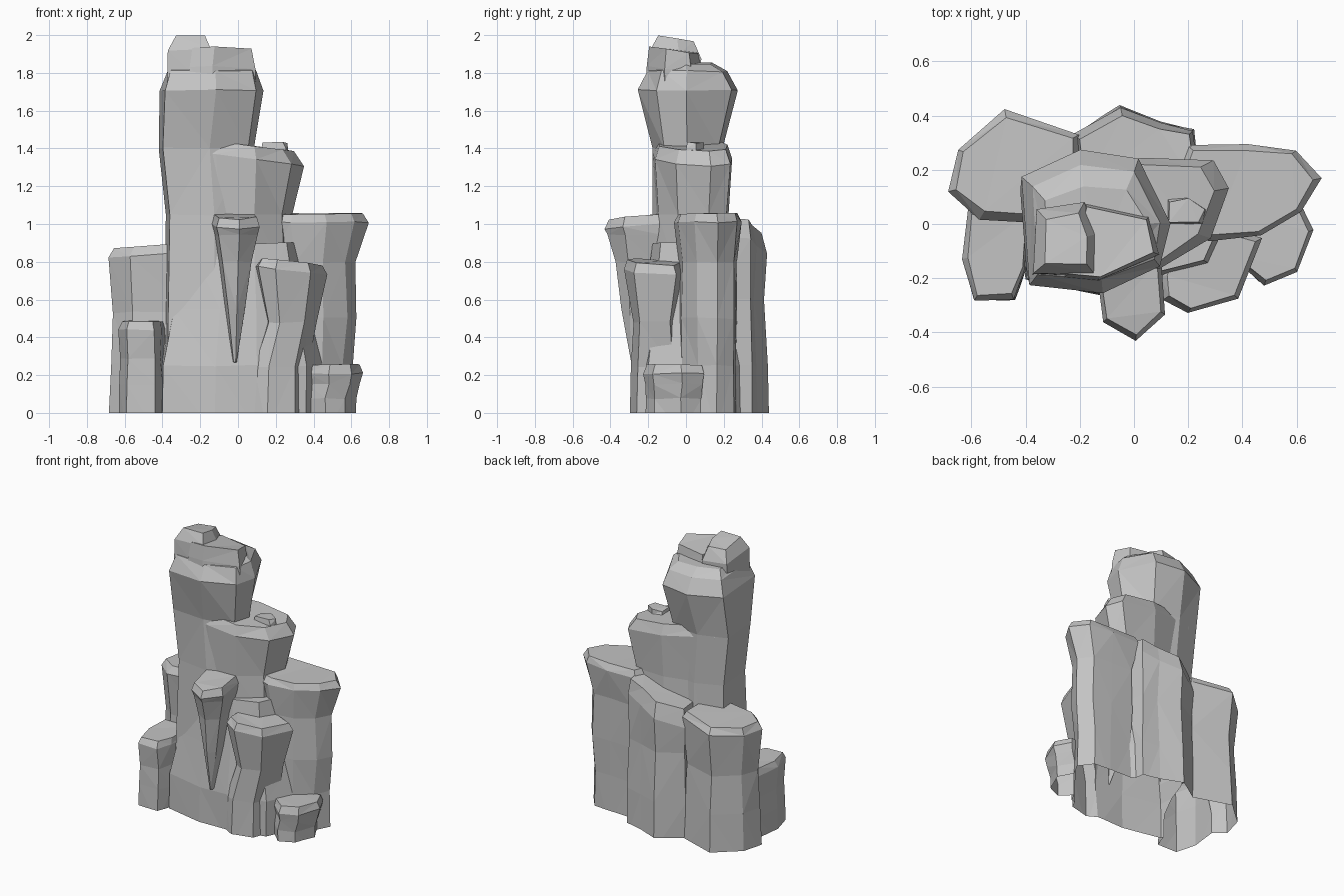
import bpy, bmesh, random
from mathutils import Vector

random.seed(4)
cube = bpy.data.objects.get("Cube")
if cube:
    bpy.data.objects.remove(cube, do_unlink=True)

stone = bpy.data.materials.new("grey stone")
stone.use_nodes = True
grey = (0.55, 0.55, 0.55, 1)
stone.diffuse_color = grey
stone.node_tree.nodes["Principled BSDF"].inputs["Base Color"].default_value = grey

ROUGHNESS = 0.005
BURIED = -0.1


def level(z, sx=1, sy=None, dx=0):
    """One cross-section: height, scale in both directions and sideways shift."""
    return z, sx, sx if sy is None else sy, dx


def capped(top, base, waist, lean=0):
    """Sections of a plain column: foot, waist, overhanging shoulder and bevelled cap."""
    return [level(BURIED, base, dx=lean), level(top * 0.3, (base + waist) / 2, dx=lean),
            level(top * 0.6, waist), level(top - 0.045), level(top, 0.88)]


def column(name, outline, sections, tilt_x=0, tilt_y=0):
    """Loft an anticlockwise footprint through its sections into a closed faceted rock."""
    xs, ys = zip(*outline)
    centre = Vector(((min(xs) + max(xs)) / 2, (min(ys) + max(ys)) / 2, 0))
    bm = bmesh.new()
    rings = []
    for index, (z, sx, sy, dx) in enumerate(sections):
        sloped = index >= len(sections) - 2
        ring = []
        for px, py in outline:
            x, y = (px - centre.x) * sx, (py - centre.y) * sy
            rise = x * tilt_x + y * tilt_y if sloped else 0
            shake = Vector([random.uniform(-ROUGHNESS, ROUGHNESS) for axis in "xyz"])
            ring.append(bm.verts.new(centre + Vector((x + dx, y, z + rise)) + shake))
        rings.append(ring)
    for low, high in zip(rings, rings[1:]):
        for i in range(len(low)):
            j = (i + 1) % len(low)
            bm.faces.new((low[i], low[j], high[j], high[i]))
    bm.faces.new(rings[-1])
    bm.faces.new(rings[0][::-1])
    bmesh.ops.triangulate(bm, faces=bm.faces[:])
    bmesh.ops.recalc_face_normals(bm, faces=bm.faces[:])
    mesh = bpy.data.meshes.new(name)
    bm.to_mesh(mesh)
    bm.free()
    mesh.materials.append(stone)
    obj = bpy.data.objects.new(name, mesh)
    bpy.context.scene.collection.objects.link(obj)
    return obj


# Broad foot that carries everything
body = column("rock_formation",
              [(-.4, -.2), (-.12, -.26), (.1, -.26), (.36, -.2), (.5, .1), (.2, .3),
               (-.2, .3), (-.41, .1)],
              [level(BURIED), level(.25), level(.55, .85, .86), level(.9, .68, .72)])


def grow(name, *args, **options):
    """Add a column and merge it into the skin of the body."""
    part = column(name, *args, **options)
    bpy.context.view_layer.objects.active = body
    union = body.modifiers.new(name, "BOOLEAN")
    union.operation = "UNION"
    union.solver = "EXACT"
    union.object = part
    bpy.ops.object.modifier_apply(modifier=union.name)
    bpy.data.objects.remove(part, do_unlink=True)


# Tall tower, pinched at the waist and swelling at the head
grow("tower",
     [(-.39, -.23), (-.12, -.26), (.1, -.16), (.13, 0), (.02, .24), (-.2, .27), (-.41, .17)],
     [level(.2, .92, .78), level(1.05, .88, .68), level(1.4, .93, .7, -.03), level(1.71),
      level(1.81, .88, .8), level(1.85, .7, .5)])

# Stepped crown, falling away to the back
grow("tower_crown", [(-.25, -.19), (-.13, -.2), (.08, -.11), (.05, .02), (-.18, .07)],
     [level(1.7, 1.1), level(1.82, 1.06), level(1.92, .96)], tilt_y=-.12)
grow("tower_peak", [(-.37, -.18), (-.14, -.19), (-.14, -.04), (-.18, .08), (-.36, .05)],
     [level(1.7, 1.02), level(1.9, 1), level(1.98, .68, .7)], tilt_y=-.18)

# Shelf stepping out beside the tower, with a loose stone on it
grow("shelf",
     [(-.34, -.16), (-.12, -.17), (.1, -.16), (.28, -.05), (.35, .13), (.29, .23), (.02, .24),
      (-.34, .15)],
     [level(.2, 1.05, 1.1), level(.75, .86, 1), level(1.05, .82, .94), level(1.35),
      level(1.42, .85, .88)], tilt_x=-.12)
grow("shelf_stone", [(.12, 0), (.25, 0), (.27, .05), (.2, .1), (.12, .09)],
     [level(1.2), level(1.4), level(1.43, .85)])

# Tall columns at the sides and back
grow("left_column",
     [(.1, 0), (.28, -.06), (.47, -.04), (.62, .05), (.69, .17), (.6, .27), (.42, .29),
      (.2, .29)],
     [level(BURIED, .76, .88), level(.25, .72, .86), level(.5, .8, .88), level(.8, .76, .86),
      level(1.01), level(1.055, .91, .9)])
grow("back_buttress",
     [(-.2, .1), (.25, .1), (.22, .35), (.1, .38), (-.05, .44), (-.22, .33)],
     [level(BURIED, 1, .98), level(.25, 1, .94), level(.6, .96, .84), level(.86, 1, .96),
      level(.97, .92, .76)], tilt_x=.3)
grow("right_column",
     [(-.69, .12), (-.57, .02), (-.2, 0), (-.2, .33), (-.48, .42), (-.65, .27)],
     capped(.885, 1, .87), tilt_x=.08)

# Lower columns along the front
grow("right_front_block",
     [(-.63, -.13), (-.59, -.28), (-.44, -.28), (-.4, -.17), (-.38, .06), (-.61, .06)],
     capped(.485, 1.03, .93))
grow("front_column",
     [(.1, -.19), (.11, -.28), (.2, -.33), (.38, -.28), (.47, -.05), (.2, .02)],
     capped(.8, .84, .7, lean=-.06), tilt_x=-.1)
grow("foot_stub",
     [(.36, -.12), (.48, -.23), (.6, -.18), (.66, -.02), (.6, .1), (.4, .06)],
     capped(.255, .88, .9, lean=-.02))

# Hanging spur on the front, tapering down into the wall
grow("front_spur", [(-.14, -.13), (-.11, -.36), (.01, -.43), (.11, -.33), (.1, -.12)],
     [level(.27, .08), level(.55, .42), level(.8, .7, .62), level(.94, .92, .9), level(.99),
      level(1.04, .9, .86)], tilt_y=.1)

# Slice the skin off at ground level, leaving it hollow underneath
bm = bmesh.new()
bm.from_mesh(body.data)
bmesh.ops.bisect_plane(bm, geom=bm.verts[:] + bm.edges[:] + bm.faces[:], plane_co=(0, 0, 0),
                       plane_no=(0, 0, 1), clear_inner=True)
bm.to_mesh(body.data)
bm.free()
